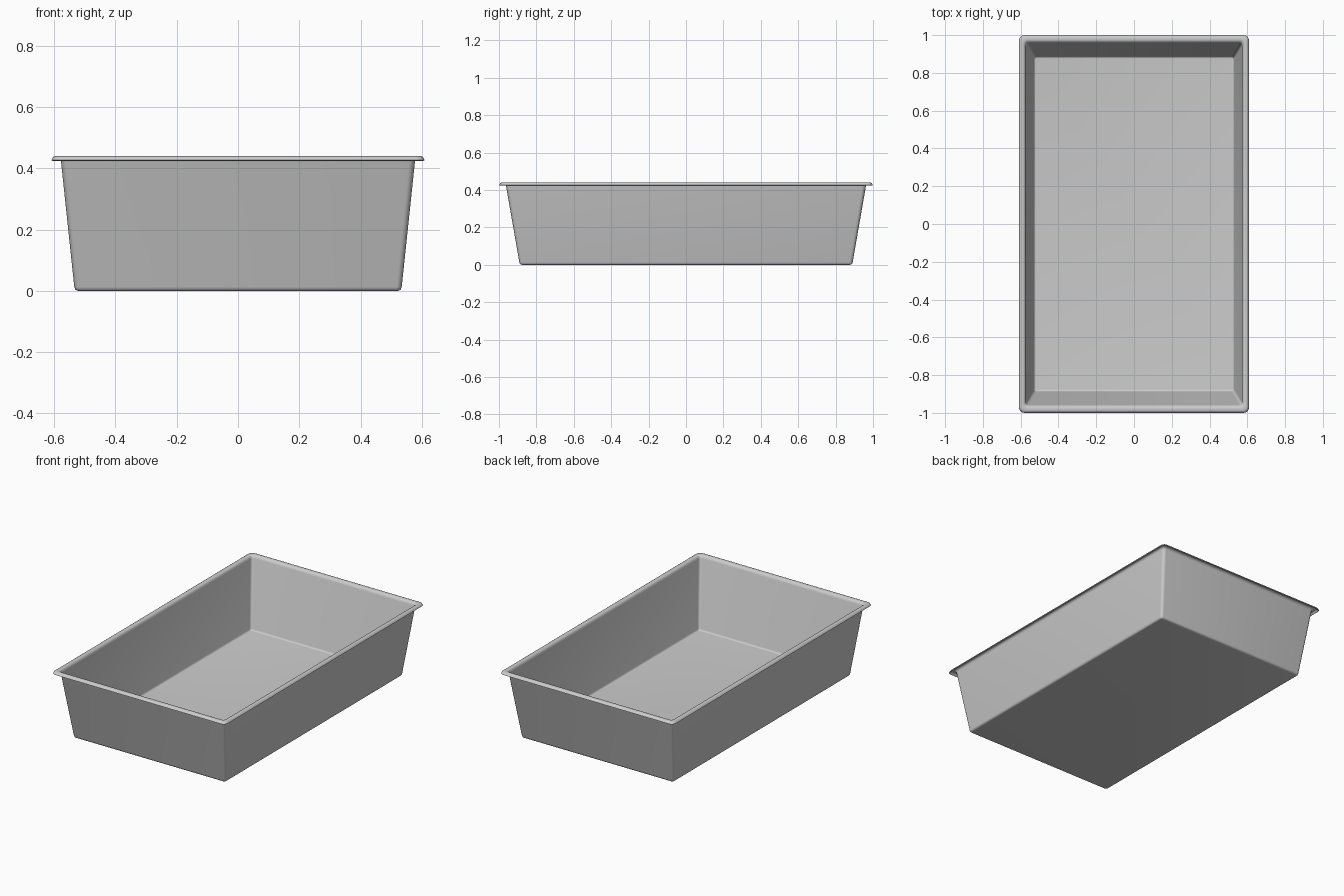
import bpy, bmesh, math

if "Cube" in bpy.data.objects:
    bpy.data.objects.remove(bpy.data.objects["Cube"])

CORNER_STEPS = 5
THICKNESS = 0.004

# Underside profile of the sheet: half width x, half length y, height z, corner radius
PROFILE = [
    (0.520, 0.877, 0.000, 0.008),   # base
    (0.526, 0.883, 0.001, 0.012),
    (0.531, 0.888, 0.005, 0.015),
    (0.534, 0.891, 0.013, 0.017),   # wall start
    (0.577, 0.962, 0.420, 0.020),   # wall end
    (0.579, 0.965, 0.428, 0.021),
    (0.583, 0.970, 0.433, 0.022),
    (0.588, 0.976, 0.435, 0.023),   # flat rim
    (0.597, 0.987, 0.435, 0.023),
    (0.601, 0.991, 0.433, 0.023),
    (0.605, 0.996, 0.424, 0.024),   # turned-down lip
]


def rounded_rectangle(bm, hx, hy, z, r):
    """Counter-clockwise ring of vertices with rounded corners."""
    ring = []
    for k, (sx, sy) in enumerate([(1, 1), (-1, 1), (-1, -1), (1, -1)]):
        for i in range(CORNER_STEPS + 1):
            a = math.pi / 2 * (k + i / CORNER_STEPS)
            ring.append(bm.verts.new((sx * (hx - r) + r * math.cos(a),
                                      sy * (hy - r) + r * math.sin(a), z)))
    return ring


# Tray: floor, sloping walls and rim as one lofted sheet
bm = bmesh.new()
rings = [rounded_rectangle(bm, *row) for row in PROFILE]
bm.faces.new(list(reversed(rings[0])))
for low, high in zip(rings, rings[1:]):
    n = len(low)
    for i in range(n):
        j = (i + 1) % n
        bm.faces.new((low[i], low[j], high[j], high[i]))

mesh = bpy.data.meshes.new("tray")
bm.to_mesh(mesh)
bm.free()
tray = bpy.data.objects.new("tray", mesh)
bpy.context.collection.objects.link(tray)

# Sheet thickness grows to the inside of the tray
solid = tray.modifiers.new("thickness", 'SOLIDIFY')
solid.thickness = THICKNESS
solid.offset = -1
solid.use_even_offset = True

bpy.context.view_layer.objects.active = tray
tray.select_set(True)
bpy.ops.object.modifier_apply(modifier=solid.name)
bpy.ops.object.shade_smooth_by_angle(angle=math.radians(40))
